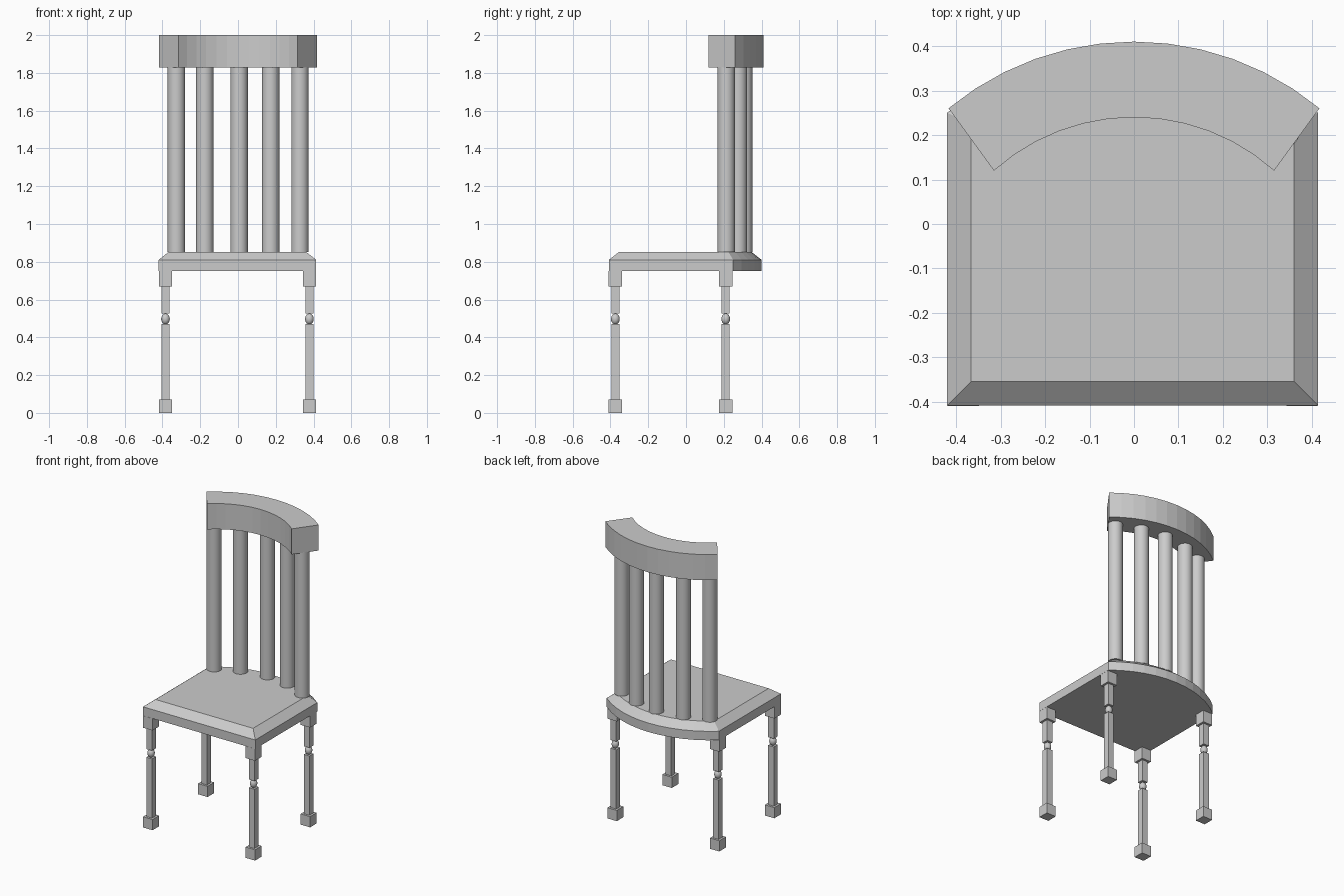
import bpy, bmesh
from math import sin, cos, asin

if "Cube" in bpy.data.objects:
    bpy.data.objects.remove(bpy.data.objects["Cube"])

SHIFT = -0.003  # seat and legs sit a hair left of the rail


def finish(bm, name, smooth=False):
    bmesh.ops.recalc_face_normals(bm, faces=bm.faces[:])
    me = bpy.data.meshes.new(name)
    bm.to_mesh(me)
    bm.free()
    ob = bpy.data.objects.new(name, me)
    bpy.context.collection.objects.link(ob)
    if smooth:
        bpy.ops.object.select_all(action='DESELECT')
        ob.select_set(True)
        bpy.context.view_layer.objects.active = ob
        bpy.ops.object.shade_smooth_by_angle()
    return ob


def arc(half_width, radius, cy, n=12):
    """Points on an arc bulging to +y, from +x to -x."""
    a = asin(half_width / radius)
    return [(radius * sin(a - 2 * a * i / n), cy + radius * cos(a - 2 * a * i / n))
            for i in range(n + 1)]


def loft(name, layers):
    """Closed solid through matching (outline, z) layers."""
    bm = bmesh.new()
    rings = [[bm.verts.new((x, y, z)) for x, y in pts] for pts, z in layers]
    bm.faces.new(rings[0])
    bm.faces.new(rings[-1])
    for lo, hi in zip(rings, rings[1:]):
        for i in range(len(lo)):
            j = (i + 1) % len(lo)
            bm.faces.new((lo[i], lo[j], hi[j], hi[i]))
    return finish(bm, name)


# Seat: square front, bowed back, chamfered top edge
def seat_outline(hw, front, radius):
    pts = arc(hw, radius, -0.255) + [(-hw, front), (hw, front)]
    return [(x + SHIFT, y) for x, y in pts]


outer = seat_outline(0.417, -0.408, 0.655)
inner = seat_outline(0.363, -0.354, 0.601)
loft("seat", [(outer, 0.75), (outer, 0.81), (inner, 0.853)])

# Curved top rail
rail = arc(0.417, 0.655, -0.245) + arc(0.315, 0.473, -0.233)[::-1]
loft("top_rail", [(rail, 1.828), (rail, 2.0)])

# Back spindles
for i, (x, y) in enumerate([(-0.326, 0.213), (-0.176, 0.277), (0.006, 0.305),
                            (0.173, 0.277), (0.328, 0.213)]):
    bm = bmesh.new()
    bmesh.ops.create_cone(bm, cap_ends=True, segments=24,
                          radius1=0.046, radius2=0.046, depth=0.98)
    bmesh.ops.translate(bm, verts=bm.verts[:], vec=(x, y, 1.342))
    finish(bm, f"back_spindle_{i + 1}", smooth=True)


# Legs: square blocks and shafts with a small ball between the shafts
def box(name, x, y, w, z0, z1):
    h = w / 2
    sq = [(x - h, y - h), (x + h, y - h), (x + h, y + h), (x - h, y + h)]
    loft(name, [(sq, z0), (sq, z1)])


for end, y in (("front", -0.374), ("back", 0.21)):
    for side, sx in (("left", -1), ("right", 1)):
        x = sx * 0.381 + SHIFT
        leg = f"{end}_{side}_leg"
        box(leg + "_foot", x, y, 0.07, 0, 0.072)
        box(leg + "_lower_shaft", x, y, 0.042, 0.072, 0.47)
        box(leg + "_upper_shaft", x, y, 0.042, 0.525, 0.67)
        box(leg + "_top_block", x, y, 0.07, 0.67, 0.75)
        bm = bmesh.new()
        bmesh.ops.create_uvsphere(bm, u_segments=16, v_segments=10, radius=1)
        bmesh.ops.scale(bm, verts=bm.verts[:], vec=(0.023, 0.023, 0.029))
        bmesh.ops.translate(bm, verts=bm.verts[:], vec=(x, y, 0.497))
        finish(bm, leg + "_ball", smooth=True)
